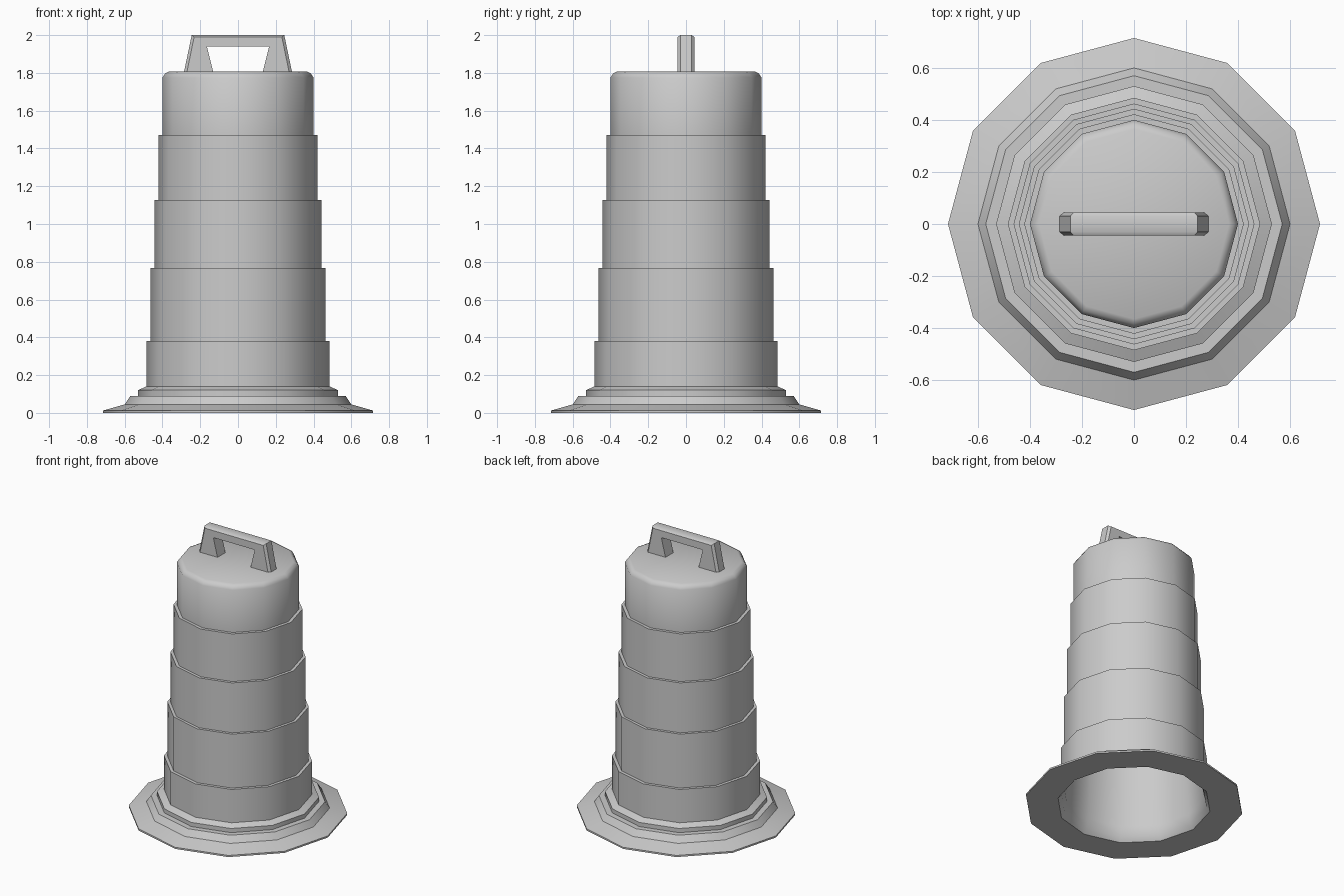
import bpy, bmesh, math

if "Cube" in bpy.data.objects:
    bpy.data.objects.remove(bpy.data.objects["Cube"])

SIDES = 12


def finish(name, bm):
    bmesh.ops.recalc_face_normals(bm, faces=bm.faces)
    mesh = bpy.data.meshes.new(name)
    bm.to_mesh(mesh)
    bm.free()
    ob = bpy.data.objects.new(name, mesh)
    bpy.context.collection.objects.link(ob)
    bpy.ops.object.select_all(action='DESELECT')
    ob.select_set(True)
    bpy.context.view_layer.objects.active = ob
    bpy.ops.object.shade_smooth_by_angle(angle=math.radians(35))
    return ob


def loft(name, rings):
    """Skin a list of closed point rings and cap both ends."""
    bm = bmesh.new()
    loops = [[bm.verts.new(p) for p in ring] for ring in rings]
    for a, b in zip(loops, loops[1:]):
        for i in range(len(a)):
            j = (i + 1) % len(a)
            bm.faces.new((a[i], a[j], b[j], b[i]))
    bm.faces.new(loops[0])
    bm.faces.new(loops[-1])
    return finish(name, bm)


def circle(r, z):
    return [(r * math.cos(2 * math.pi * i / SIDES),
             r * math.sin(2 * math.pi * i / SIDES), z) for i in range(SIDES)]


# Barrel: rounded top edge, five stepped tiers, flared foot, hollow inside
profile = [(0.365, 1.807), (0.385, 1.797), (0.40, 1.775)]
radii = [0.40, 0.422, 0.443, 0.463, 0.485]
steps = [1.47, 1.127, 0.768, 0.38]
for z, r_in, r_out in zip(steps, radii, radii[1:]):
    profile += [(r_in, z), (r_out, z)]
profile += [(0.485, 0.14), (0.53, 0.12), (0.53, 0.09), (0.57, 0.09),
            (0.60, 0.045), (0.715, 0.012), (0.715, 0.0),
            (0.503, 0.0), (0.48, 0.03), (0.465, 0.10), (0.38, 1.78)]
loft("barrel_with_base", [circle(r, z) for r, z in profile])

# Carry handle: bent strap, chamfered on its outer side
half = [((0.287, 1.80), (0.13, 1.80)), ((0.245, 2.0), (0.165, 1.94))]
path = half + [((-o[0], o[1]), (-i[0], i[1])) for o, i in reversed(half)]
insets = [0.10, 0.16, 0.16, 0.10]


def strap_section(outer, inner, f):
    mid = [outer[k] + (inner[k] - outer[k]) * f for k in (0, 1)]
    pts = [(inner, -0.045), (mid, -0.045), (outer, -0.03),
           (outer, 0.03), (mid, 0.045), (inner, 0.045)]
    return [(p[0], y, p[1]) for p, y in pts]


loft("handle", [strap_section(o, i, f) for (o, i), f in zip(path, insets)])
